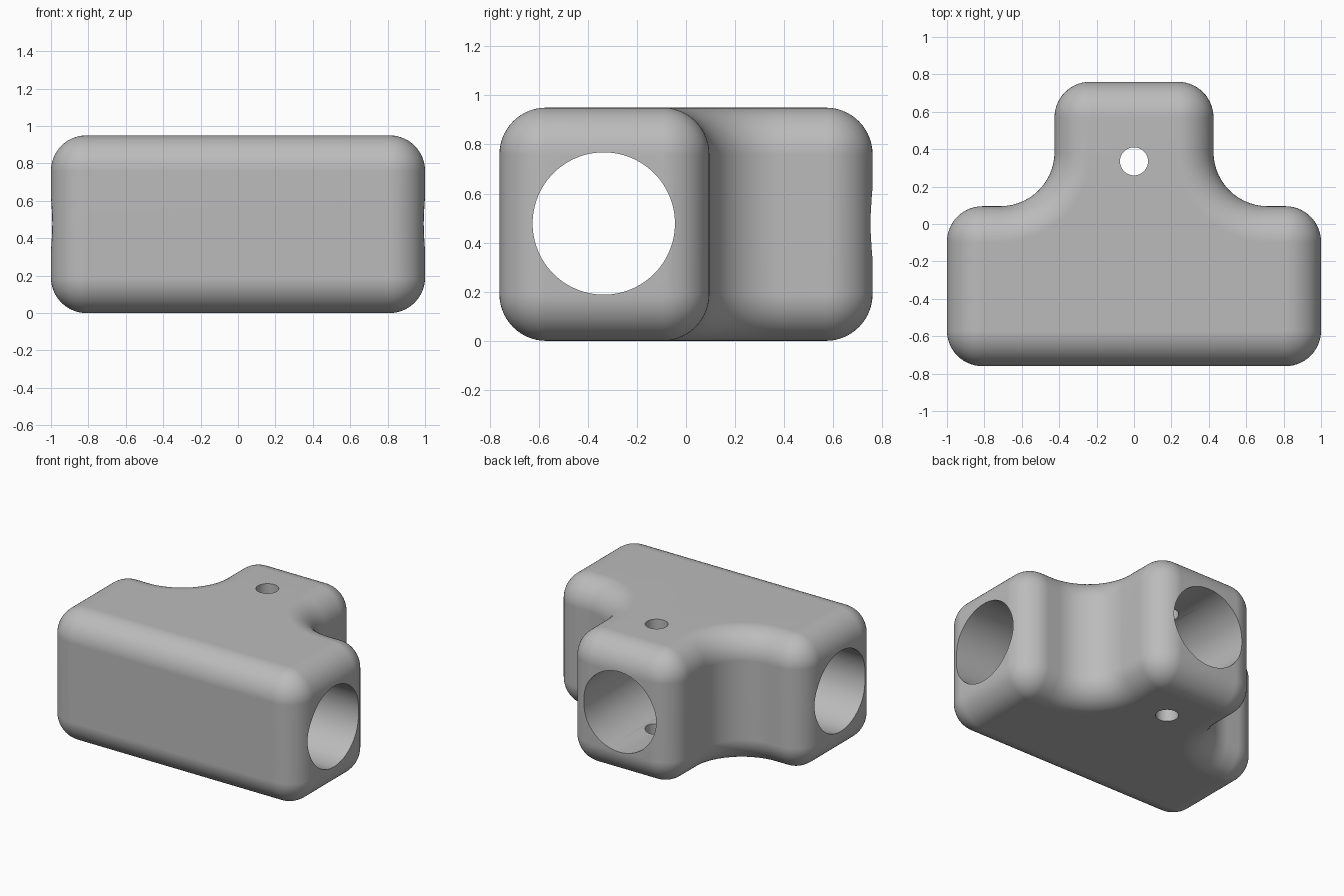
import bpy
import bmesh
from math import sin, cos, pi
from mathutils import Vector

cube = bpy.data.objects.get("Cube")
if cube:
    bpy.data.objects.remove(cube)

HEIGHT = 0.95
ROUND = 0.19      # radius of outer edges and corners
FILLET = 0.29     # radius of inner corners
BORE = 0.29
PIN = 0.075
ARM_Y = -0.335
STEM_X, ARM_BACK, BACK, FRONT = 0.425, 0.095, 0.76, -0.76
STEPS = 14

grey = bpy.data.materials.new("light_grey")
grey.use_nodes = True
grey.diffuse_color = (0.5, 0.5, 0.5, 1)
grey.node_tree.nodes["Principled BSDF"].inputs["Base Color"].default_value = (0.5, 0.5, 0.5, 1)


def arc(cx, cy, radius, start, end):
    angles = [start + (end - start) * i / STEPS for i in range(STEPS + 1)]
    return [(cx + radius * cos(a), cy + radius * sin(a)) for a in angles]


def tee_outline(inset):
    """Half of the tee outline, front to back, then mirrored to close it."""
    r = ROUND - inset
    half = arc(1 - ROUND, FRONT + ROUND, r, -pi / 2, 0)
    half += arc(1 - ROUND, ARM_BACK - ROUND, r, 0, pi / 2)
    half += arc(STEM_X + FILLET, ARM_BACK + FILLET, FILLET + inset, -pi / 2, -pi)
    half += arc(STEM_X - ROUND, BACK - ROUND, r, 0, pi / 2)
    return half + [(-x, y) for x, y in reversed(half)]


# Rounded tee body: stacked outlines, inset along the edge rounding
bm = bmesh.new()
steps = [pi / 2 * i / STEPS for i in range(STEPS + 1)]
layers = [(ROUND * (1 - sin(a)), ROUND * (1 - cos(a))) for a in steps]
layers += [(d, HEIGHT - z) for d, z in reversed(layers)]
rings = [[bm.verts.new((x, y, z)) for x, y in tee_outline(d)] for d, z in layers]
for low, high in zip(rings, rings[1:]):
    for i in range(len(low)):
        j = (i + 1) % len(low)
        bm.faces.new((low[i], low[j], high[j], high[i]))
bm.faces.new(list(reversed(rings[0])))
bm.faces.new(rings[-1])
bmesh.ops.remove_doubles(bm, verts=bm.verts, dist=0.0002)
bmesh.ops.recalc_face_normals(bm, faces=bm.faces)
mesh = bpy.data.meshes.new("tee_body")
bm.to_mesh(mesh)
bm.free()
mesh.materials.append(grey)
body = bpy.data.objects.new("tee_body", mesh)
bpy.context.collection.objects.link(body)


def bore(name, start, end, radius):
    """Cut a round hole from start to end."""
    start, end = Vector(start), Vector(end)
    axis = end - start
    bpy.ops.mesh.primitive_cylinder_add(vertices=96, radius=radius, depth=axis.length,
                                        location=(start + end) / 2,
                                        rotation=axis.to_track_quat('Z', 'Y').to_euler())
    cutter = bpy.context.object
    cutter.name = name
    cutter.data.materials.append(grey)
    cutter.hide_render = True
    mod = body.modifiers.new(name, 'BOOLEAN')
    mod.operation = 'DIFFERENCE'
    mod.solver = 'EXACT'
    mod.object = cutter
    bpy.context.view_layer.objects.active = body
    bpy.ops.object.modifier_apply(modifier=mod.name)
    bpy.data.objects.remove(cutter)


# Pipe bores and the pin hole through the stem
mid = HEIGHT / 2 + 0.003
bore("arm_bore", (-1.2, ARM_Y, mid), (1.2, ARM_Y, mid), BORE)
bore("stem_bore", (0, ARM_Y, mid), (0, 1.2, mid), BORE - 0.001)
bore("pin_hole", (0, 0.335, -0.2), (0, 0.335, HEIGHT + 0.2), PIN)

# Smooth shading with crisp hole rims
bpy.ops.object.select_all(action='DESELECT')
body.select_set(True)
bpy.context.view_layer.objects.active = body
bpy.ops.object.shade_smooth_by_angle(angle=pi / 7)
weighted = body.modifiers.new("even_shading", 'WEIGHTED_NORMAL')
weighted.keep_sharp = True
